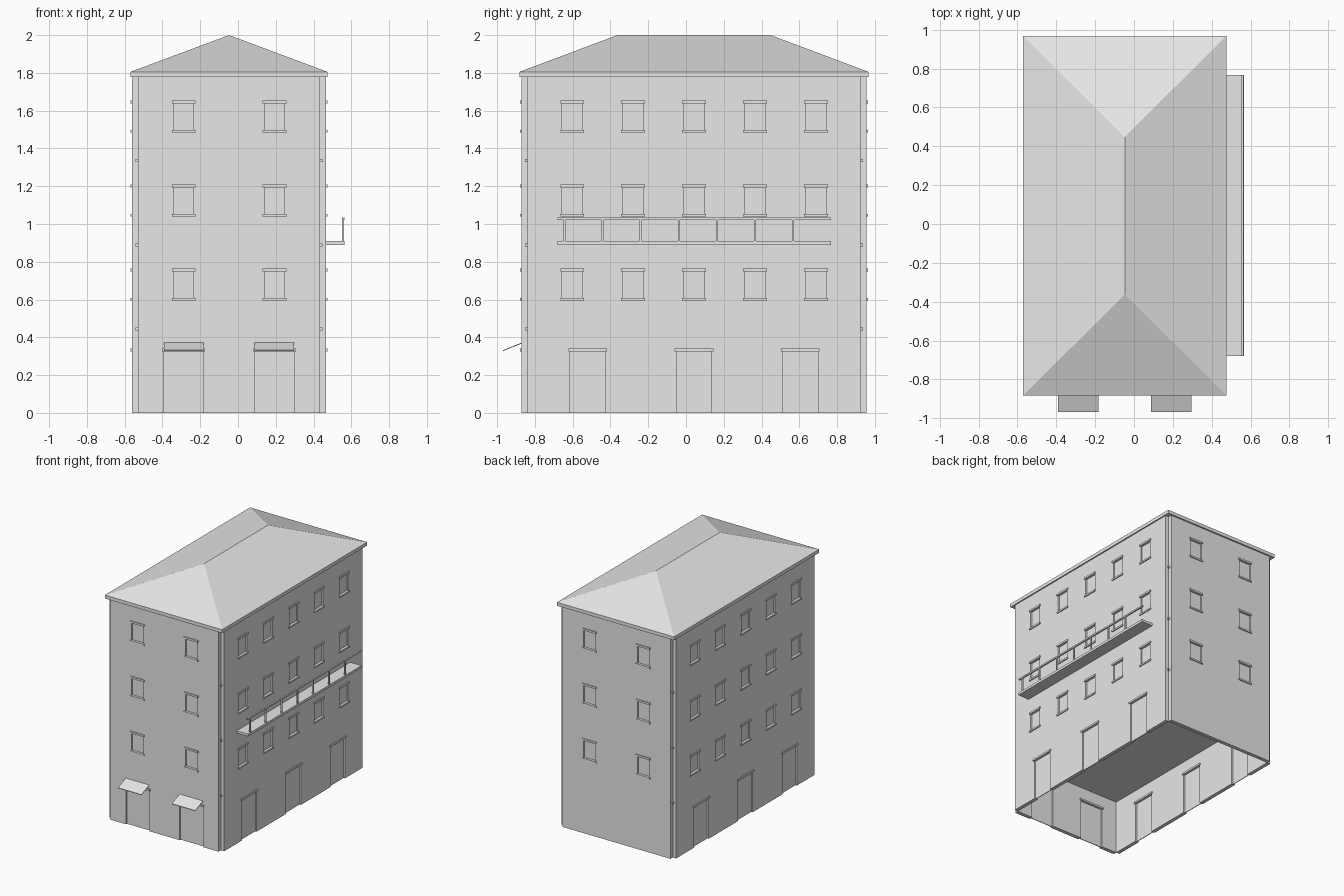
import bpy, bmesh
from math import radians
from mathutils import Matrix, Vector

cube = bpy.data.objects.get("Cube")
if cube:
    bpy.data.objects.remove(cube)

grey = bpy.data.materials.new("light_grey")
grey.use_nodes = True
grey.diffuse_color = (0.8, 0.8, 0.8, 1)
grey.node_tree.nodes["Principled BSDF"].inputs["Base Color"].default_value = (0.8, 0.8, 0.8, 1)

CENTRE = Vector((-0.0475, 0.0425, 0))
HALF_X, HALF_Y = 0.5125, 0.9125
THICK = 0.03            # wall thickness
WALL_TOP = 1.78
STOREY = 0.445


def frame(angle, half):
    """Wall frame: local x runs along the wall, local -y points outward."""
    return (Matrix.Translation(CENTRE) @ Matrix.Rotation(radians(angle), 4, 'Z')
            @ Matrix.Translation((0, -half, 0)))


def make(name, bm, matrix):
    bmesh.ops.recalc_face_normals(bm, faces=bm.faces)
    bm.transform(matrix)
    mesh = bpy.data.meshes.new(name)
    bm.to_mesh(mesh)
    bm.free()
    mesh.materials.append(grey)
    obj = bpy.data.objects.new(name, mesh)
    bpy.context.collection.objects.link(obj)
    return obj


def add_box(bm, x, y, z):
    size = [b - a for a, b in (x, y, z)]
    mid = [(a + b) / 2 for a, b in (x, y, z)]
    m = Matrix.Translation(mid) @ Matrix.Diagonal((*size, 1))
    bmesh.ops.create_cube(bm, size=1, matrix=m)


def boxes(name, items, matrix):
    bm = bmesh.new()
    for item in items:
        add_box(bm, *item)
    return make(name, bm, matrix)


def build_wall(name, matrix, half_len, windows, doors, door_half):
    """Wall slab with windows and doors recessed on both faces, plus trim."""
    cuts, trim = [], []

    def opening(u, w, z0, z1):
        for y in ((-0.02, THICK / 2 - 0.003), (THICK / 2 + 0.003, THICK + 0.02)):
            cuts.append(((u - w, u + w), y, (z0, z1)))

    def ledge(u, w, z0, z1):
        trim.append(((u - w, u + w), (-0.008, THICK + 0.008), (z0, z1)))

    for floor in range(3):
        base = 0.6 + floor * STOREY
        for u in windows:
            opening(u, 0.053, base, base + 0.155)
            ledge(u, 0.063, base - 0.005, base + 0.008)
            ledge(u, 0.063, base + 0.149, base + 0.164)
    for u in doors:
        opening(u, door_half, -0.02, 0.33)
        ledge(u, door_half + 0.01, 0.326, 0.341)

    wall = boxes(name, [((-half_len, half_len), (0, THICK), (0, WALL_TOP))], matrix)
    cutter = boxes(name + "_cutter", cuts, matrix)
    cutter.hide_render = True
    mod = wall.modifiers.new("openings", 'BOOLEAN')
    mod.operation, mod.solver, mod.object = 'DIFFERENCE', 'EXACT', cutter
    graph = bpy.context.evaluated_depsgraph_get()
    mesh = bpy.data.meshes.new_from_object(wall.evaluated_get(graph))
    wall.modifiers.clear()
    wall.data = mesh
    bpy.data.objects.remove(cutter)
    boxes(name + "_sills_and_lintels", trim, matrix)


# Four walls, leaving a small square notch at each corner
side_windows = [0.3225 * k for k in (-2, -1, 0, 1, 2)]
side_doors = (-0.5625, 0, 0.5625)
end_spots = (-0.24, 0.24)
front = frame(0, HALF_Y)
side_len, end_len = HALF_Y - THICK, HALF_X - THICK
build_wall("front_wall", front, end_len, end_spots, end_spots, 0.104)
build_wall("back_wall", frame(180, HALF_Y), end_len, end_spots, (), 0)
build_wall("left_wall", frame(90, HALF_X), side_len, side_windows, side_doors, 0.093)
build_wall("right_wall", frame(-90, HALF_X), side_len, side_windows, side_doors, 0.093)

# Floor slabs, their corners showing in the notches
fx, fy = HALF_X - 0.018, HALF_Y - 0.018
for i in (1, 2, 3):
    z = i * STOREY
    boxes(f"floor_slab_{i}", [((-fx, fx), (-fy, fy), (z - 0.008, z + 0.008))],
          Matrix.Translation(CENTRE))

# Eave slab
ex, ey = HALF_X + 0.01, HALF_Y + 0.012
boxes("eave", [((-ex, ex), (-ey, ey), (WALL_TOP - 0.003, 1.805))], Matrix.Translation(CENTRE))

# Hipped roof
bm = bmesh.new()
a, b, c, d = [bm.verts.new((sx * ex, sy * ey, 1.805))
              for sx, sy in ((-1, -1), (1, -1), (1, 1), (-1, 1))]
r0, r1 = [bm.verts.new((0, y, 2)) for y in (-0.406, 0.406)]
for face in ((a, b, r0), (b, c, r1, r0), (c, d, r1), (d, a, r0, r1), (d, c, b, a)):
    bm.faces.new(face)
make("hipped_roof", bm, Matrix.Translation(CENTRE))

# Sloping awnings over the front doors
for i, u in enumerate(end_spots):
    bm = bmesh.new()
    profile = ((0, 0.372), (-0.098, 0.332), (-0.098, 0.327), (0, 0.367))
    face = bm.faces.new([bm.verts.new((u - 0.104, y, z)) for y, z in profile])
    ext = bmesh.ops.extrude_face_region(bm, geom=[face])
    moved = [v for v in ext["geom"] if isinstance(v, bmesh.types.BMVert)]
    bmesh.ops.translate(bm, verts=moved, vec=(0.208, 0, 0))
    make(f"awning_{i + 1}", bm, front)

# Balcony with railing on the left side
span = (-0.68, 0.768)
world = Matrix.Identity(4)
boxes("balcony_floor", [((0.45, 0.565), span, (0.89, 0.91))], world)
boxes("balcony_handrail", [((0.55, 0.563), span, (1.022, 1.034))], world)
posts = [-0.643 + 0.2015 * k for k in range(7)]
boxes("balcony_posts", [((0.551, 0.562), (y - 0.005, y + 0.005), (0.905, 1.025)) for y in posts],
      world)
